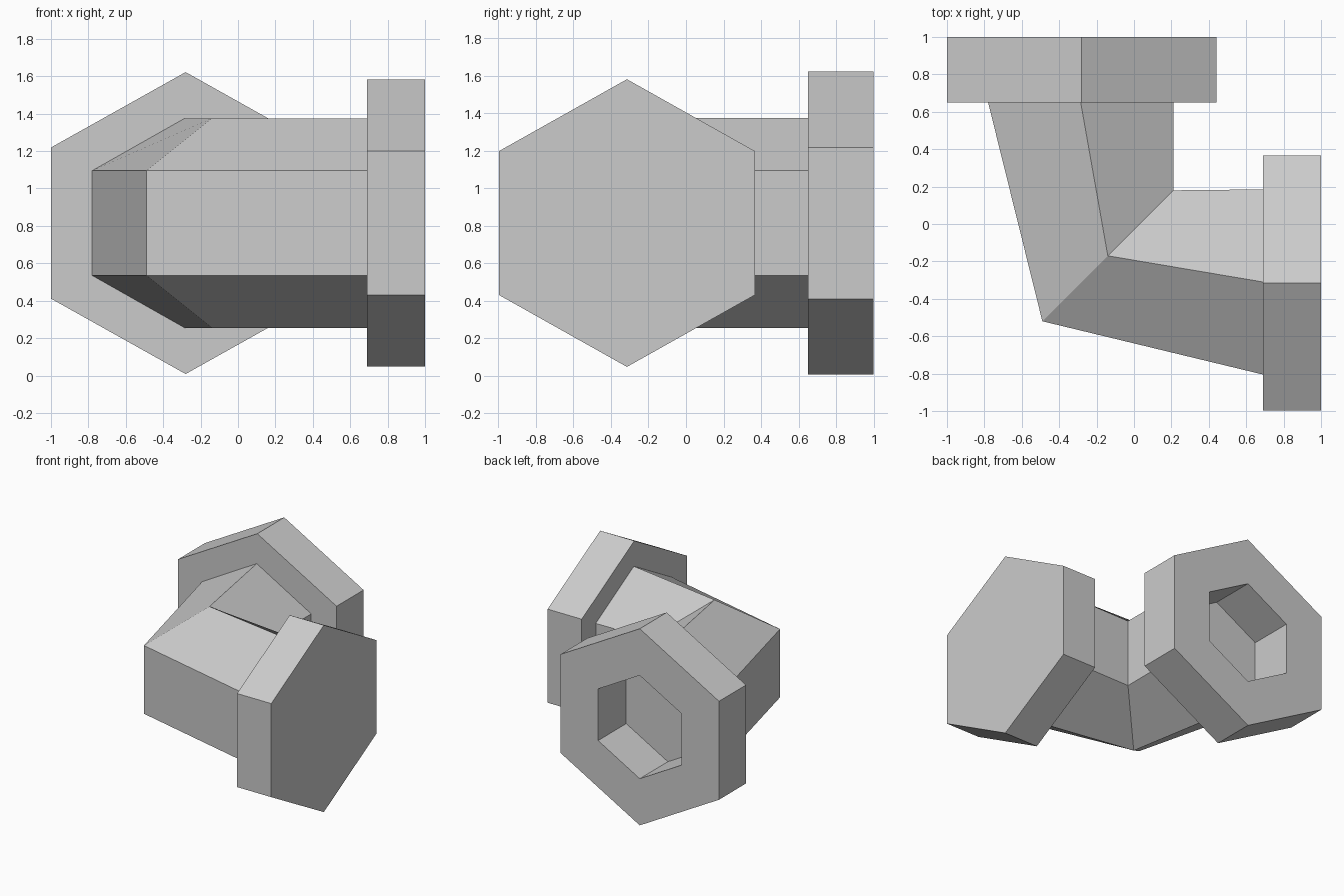
import bpy, bmesh
from mathutils import Vector

if "Cube" in bpy.data.objects:
    bpy.data.objects.remove(bpy.data.objects["Cube"])

ZC = 0.815  # height of the pipe axis

grey = bpy.data.materials.new("plain grey")
grey.diffuse_color = (0.6, 0.6, 0.6, 1)
grey.use_nodes = True
grey.node_tree.nodes["Principled BSDF"].inputs["Base Color"].default_value = grey.diffuse_color


def hexagon(center, side, half_w, half_h, half_side):
    """Upright hexagon: points at top and bottom, vertical flats along 'side'."""
    c, s = Vector(center), Vector(side)
    profile = [(0, half_h), (1, half_side), (1, -half_side),
               (0, -half_h), (-1, -half_side), (-1, half_side)]
    return [c + s * (u * half_w) + Vector((0, 0, h)) for u, h in profile]


def loft(name, rings, cap_start=False):
    """Skin a list of six-point rings into one flat-shaded part."""
    bm = bmesh.new()
    loops = [[bm.verts.new(p) for p in ring] for ring in rings]
    for a, b in zip(loops, loops[1:]):
        for i in range(6):
            j = (i + 1) % 6
            bm.faces.new((a[i], a[j], b[j], b[i]))
    if cap_start:
        bm.faces.new(loops[0])
    bmesh.ops.recalc_face_normals(bm, faces=bm.faces)
    # the open side is hidden by the neighbour, so orient by the outer rings
    mesh = bpy.data.meshes.new(name)
    bm.to_mesh(mesh)
    bm.free()
    mesh.materials.append(grey)
    obj = bpy.data.objects.new(name, mesh)
    bpy.context.collection.objects.link(obj)
    return obj


X, Y = (1, 0, 0), (0, 1, 0)
PIPE = (0.495, 0.56, 0.28)      # half width, half height, half flat
BACK = (0.72, 0.807, 0.404)
RIGHT = (0.682, 0.767, 0.384)
SOCKET = tuple(v * 0.525 for v in BACK)

# Pipe mouths where they meet the two flanges
back_mouth = hexagon((-0.285, 0.65, ZC), X, *PIPE)
right_mouth = hexagon((0.69, -0.31, ZC), Y, *PIPE)

# Mitred elbow, bent along the diagonal
mitre = hexagon((-0.14, -0.17, ZC), (1, 1, 0), 0.35, 0.56, 0.28)
loft("elbow_pipe", [back_mouth, mitre, right_mouth])

# Back flange with a blind hexagonal socket
loft("back_flange", [
    hexagon((-0.28, 0.635, ZC), X, *SOCKET),
    hexagon((-0.28, 1.0, ZC), X, *SOCKET),
    hexagon((-0.28, 1.0, ZC), X, *BACK),
    hexagon((-0.28, 0.65, ZC), X, *BACK),
    back_mouth], cap_start=True)

# Right flange with a solid outer face
loft("right_flange", [
    hexagon((1.0, -0.315, ZC), Y, *RIGHT),
    hexagon((0.69, -0.315, ZC), Y, *RIGHT),
    right_mouth], cap_start=True)
